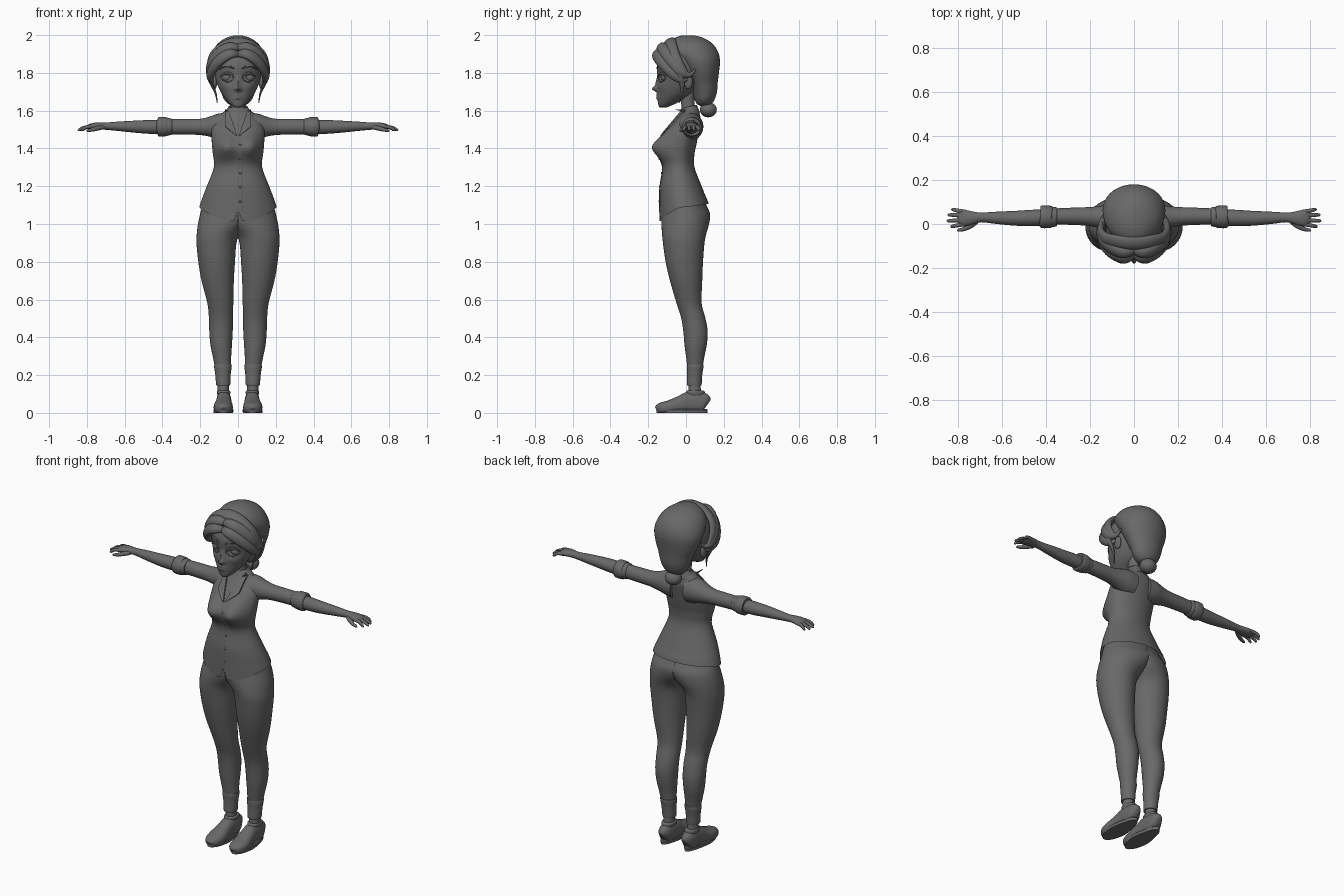
import bpy, bmesh, math
from mathutils import Vector
from mathutils.bvhtree import BVHTree

clay = bpy.data.materials.new("clay_grey")
clay.diffuse_color = (0.14, 0.14, 0.14, 1)


def resample(keys, n):
    """Catmull-Rom interpolation of key tuples."""
    out = []
    for i in range(len(keys) - 1):
        a, b, c, d = (keys[max(i - 1, 0)], keys[i], keys[i + 1], keys[min(i + 2, len(keys) - 1)])
        for k in range(n):
            t = k / n
            out.append([0.5 * (2 * q + (r - p) * t + (2 * p - 5 * q + 4 * r - s) * t * t
                               + (3 * q - p - 3 * r + s) * t ** 3) for p, q, r, s in zip(a, b, c, d)])
    return out + [list(keys[-1])]


def circle(seg, p=1.0):
    """Super-ellipse unit points starting at the front."""
    f = lambda v: math.copysign(abs(v) ** p, v) if abs(v) > 1e-9 else 0.0
    angles = [2 * math.pi * i / seg - math.pi / 2 for i in range(seg)]
    return [(f(math.cos(a)), f(math.sin(a))) for a in angles]


def skin(name, rings, caps=(True, True), edit=None, mirror=False):
    """Bridge rings of points into one mesh object."""
    bm = bmesh.new()
    rows = [[bm.verts.new(edit(Vector(p)) if edit else p) for p in ring] for ring in rings]
    n = len(rows[0])
    for a, b in zip(rows, rows[1:]):
        for i in range(n):
            bm.faces.new((a[i], a[(i + 1) % n], b[(i + 1) % n], b[i]))
    if caps[0]:
        bm.faces.new(rows[0][::-1])
    if caps[1]:
        bm.faces.new(rows[-1])
    bmesh.ops.recalc_face_normals(bm, faces=bm.faces)
    mesh = bpy.data.meshes.new(name)
    bm.to_mesh(mesh)
    bm.free()
    mesh.materials.append(clay)
    ob = bpy.data.objects.new(name, mesh)
    bpy.context.collection.objects.link(ob)
    if mirror:
        ob.modifiers.new("Mirror", 'MIRROR').merge_threshold = 0.0005
    return ob


def loft(name, keys, seg=40, n=4, **kw):
    """Upright loft from keys (z, x0, x1, y0, y1)."""
    rings = [[((x0 + x1) / 2 + (x1 - x0) / 2 * c, (y0 + y1) / 2 + (y1 - y0) / 2 * s, z)
              for c, s in circle(seg)] for z, x0, x1, y0, y1 in resample(keys, n)]
    return skin(name, rings, **kw)


def tube(name, keys, seg=16, n=4, centre=None, p=1.0, **kw):
    """Sweep from keys (x, y, z, width, thickness); thickness points up or away from centre."""
    pts = resample(keys, n)
    rings = []
    for i, q in enumerate(pts):
        pos = Vector(q[:3])
        t = Vector(pts[min(i + 1, len(pts) - 1)][:3]) - Vector(pts[max(i - 1, 0)][:3])
        ref = pos - Vector(centre) if centre else Vector((0, 0, 1))
        a = t.cross(ref).normalized()
        b = a.cross(t).normalized()
        rings.append([pos + a * c * q[3] + b * s * q[4] for c, s in circle(seg, p)])
    return skin(name, rings, **kw)


def ball(name, pos, radii, mirror=False, n=10):
    """Ellipsoid."""
    rings = []
    for i in range(n + 1):
        a = math.pi * (0.02 + 0.96 * i / n)
        r = math.sin(a)
        rings.append([(pos[0] + radii[0] * r * c, pos[1] + radii[1] * r * s,
                       pos[2] - radii[2] * math.cos(a)) for c, s in circle(20)])
    return skin(name, rings, mirror=mirror)


def front_of(ob):
    """Function giving the front surface y at (x, z)."""
    me = ob.data
    tree = BVHTree.FromPolygons([v.co for v in me.vertices], [list(f.vertices) for f in me.polygons])
    return lambda x, z: (tree.ray_cast(Vector((x, -1, z)), Vector((0, 1, 0)))[0] or Vector((0, -0.05, 0))).y


def gauss(v, x, z, sx, sz):
    return math.exp(-((v.x - x) / sx) ** 2 - ((v.z - z) / sz) ** 2)


# Shirt body with bust, uneven hem and a notch at the front
def shape_shirt(v):
    if v.y < -0.03:
        v.y -= 0.066 * (gauss(v, 0.065, 1.41, 0.06, 0.065) + gauss(v, -0.065, 1.41, 0.06, 0.065))
    w = min(max((1.15 - v.z) / 0.06, 0), 1)
    a = max(-1, min(1, v.y / 0.135))
    drop = 0.018 * a if a > 0 else -0.075 * a * a
    if abs(v.x) < 0.004 and a < 0:
        drop = -0.015
    v.z += w * drop
    return v


def sym(keys):
    return [(z, -r, r, a, b) for z, r, a, b in keys]


shirt = loft("shirt", sym([
    (1.09, .205, -.14, .12), (1.13, .192, -.14, .11), (1.2, .165, -.138, .083), (1.3, .128, -.122, .045),
    (1.37, .133, -.125, .045), (1.42, .138, -.12, .055), (1.5, .14, -.095, .07), (1.55, .118, -.062, .078),
    (1.59, .08, -.036, .07), (1.615, .05, -.024, .06)]), seg=56, n=5, caps=(False, True), edit=shape_shirt)
chest_y = front_of(shirt)

# Placket and buttons down the front
tube("placket", [(0.012, chest_y(0.012, z), z, 0.014, 0.003) for z in
                 [1.06 + 0.04 * i for i in range(11)]], seg=8, n=2, centre=(0.012, 0.6, 1.2))
for i in range(5):
    z = 1.12 + i * 0.075
    ball(f"button_{i + 1}", (0.012, chest_y(0.012, z) - 0.003, z), (0.006, 0.003, 0.006), n=6)


# Lapels laid over the chest, with the stand collar behind the neck
def lapel_ring(t):
    z = 1.462 + 0.145 * t
    inner = 0.002 + 0.05 * t
    outer = inner + (0.048 * t / 0.35 if t < 0.35 else 0.048 - 0.03 * (t - 0.35) / 0.65)
    xs = [inner + (outer - inner) * k / 4 for k in range(5)]
    ys = [min(chest_y(x, z), 0.0) for x in xs]
    return ([(x, y - 0.009, z + 0.1 * (x - inner)) for x, y in zip(xs, ys)]
            + [(x, y + 0.004, z) for x, y in zip(xs[::-1], ys[::-1])])


skin("lapel", [lapel_ring(0.02 + 0.96 * i / 14) for i in range(15)], mirror=True)
collar = loft("collar", sym([(1.575, .078, -.04, .074), (1.6, .064, -.03, .066), (1.625, .05, -.015, .056)]),
              caps=(False, False), edit=lambda v: Vector((v.x, v.y, v.z + 0.25 * (v.y - 0.03))))
collar.modifiers.new("Thickness", 'SOLIDIFY').thickness = 0.006

# Sleeves, rolled cuffs and arms
tube("sleeve", [(.05, .02, 1.515, .072, .075), (.10, .026, 1.517, .066, .068), (.15, .031, 1.515, .052, .053),
                (.20, .034, 1.514, .043, .043), (.28, .035, 1.515, .039, .041), (.37, .034, 1.515, .036, .04)],
     seg=28, mirror=True)
for i, (x0, x1, r) in enumerate([(.348, .385, .045), (.372, .425, .051)]):
    tube(f"rolled_cuff_{i + 1}", [(x0, .033, 1.515, r - .008, r - .008), (x0 + .006, .033, 1.515, r - .001, r - .001),
                                 (x1 - .006, .032, 1.515, r, r), (x1, .032, 1.515, r - .01, r - .01)],
         seg=28, n=3, mirror=True)
tube("forearm", [(.36, .032, 1.514, .034, .035), (.45, .028, 1.514, .037, .037), (.53, .026, 1.515, .034, .033),
                 (.62, .028, 1.517, .028, .026), (.69, .03, 1.518, .022, .02), (.725, .028, 1.519, .028, .019),
                 (.76, .027, 1.518, .036, .018), (.785, .028, 1.514, .035, .015), (.798, .028, 1.512, .028, .008)],
     seg=24, mirror=True)

# Fingers and thumb
for i, (y, tip) in enumerate([(-.001, .832), (.018, .848), (.038, .845), (.056, .828)]):
    f = (y - .028) * 0.25
    tube(f"finger_{i + 1}", [(.765, y, 1.516, .010, .010), (.79, y + f * .4, 1.515, .010, .010),
                             (.5 * (.79 + tip), y + f, 1.509, .009, .009), (tip - .006, y + f * 1.4, 1.498, .007, .007),
                             (tip, y + f * 1.5, 1.495, .003, .003)], seg=10, n=3, mirror=True)
tube("thumb", [(.715, .01, 1.513, .012, .012), (.745, -.01, 1.506, .013, .012), (.772, -.023, 1.499, .010, .010),
               (.796, -.028, 1.494, .007, .007), (.801, -.028, 1.493, .003, .003)], seg=10, n=3, mirror=True)


# Trousers: one leg clipped at the centre plane and mirrored
def clip_centre(v):
    v.x = max(v.x, 0.0)
    return v


loft("trousers", [
    (.24, .037, .122, .008, .088), (.30, .036, .134, .0, .098), (.36, .032, .146, -.008, .11), (.43, .028, .152, -.014, .115),
    (.50, .026, .154, -.025, .103), (.58, .025, .162, -.05, .083), (.70, .022, .193, -.085, .086), (.80, .016, .21, -.108, .09),
    (.90, .008, .22, -.122, .098), (.95, -.015, .218, -.127, .108), (1.0, -.08, .212, -.13, .122), (1.05, -.15, .201, -.13, .128),
    (1.09, -.185, .19, -.128, .112), (1.14, -.17, .172, -.12, .085)], seg=40, edit=clip_centre, mirror=True)
loft("trouser_cuff", [(.145, .044, .112, .008, .08), (.15, .041, .116, .004, .083), (.2, .039, .12, .006, .086),
                      (.25, .033, .127, .004, .093), (.257, .038, .12, .01, .088)], seg=32, n=3, mirror=True)
loft("ankle", [(.07, .045, .108, .01, .085), (.11, .048, .108, .012, .08), (.16, .049, .107, .014, .075)],
     seg=24, mirror=True)


# Shoes with flat soles
def flatten(v):
    v.z = max(v.z, 0.0)
    return v


tube("shoe", [(.075, .114, .045, .016, .025), (.075, .1, .052, .032, .05), (.075, .06, .056, .039, .058),
              (.075, .015, .055, .04, .057), (.076, -.03, .043, .044, .047), (.078, -.085, .03, .051, .038),
              (.078, -.13, .024, .043, .031), (.078, -.152, .02, .025, .022), (.078, -.157, .018, .01, .01)],
     seg=28, p=0.85, edit=flatten, mirror=True)
loft("shoe_sole", [(0, .024, .131, -.156, .113), (.016, .023, .132, -.158, .115), (.02, .027, .128, -.154, .111)],
     seg=40, n=1, mirror=True,
     edit=lambda v: Vector((.077 + (v.x - .077) * (1 if v.y < -.05 else max(.8, 1 - 2 * (v.y + .05))), v.y, v.z)))
loft("shoe_collar", [(.09, .043, .108, .0, .1), (.112, .04, .112, .0, .099), (.118, .046, .106, .008, .092)],
     seg=28, n=3, mirror=True)

# Neck
loft("neck", sym([(1.55, .06, -.03, .06), (1.6, .042, -.022, .05), (1.65, .037, -.028, .045),
                  (1.72, .04, -.04, .05)]), seg=28)


# Face with nose, eye sockets, lips and cheeks
def shape_face(v):
    if v.y < -0.05:
        v.y -= 0.026 * gauss(v, 0, 1.715, 0.015, 0.014) + 0.010 * gauss(v, 0, 1.745, 0.013, 0.032)
        v.y -= 0.007 * gauss(v, 0, 1.683, 0.024, 0.007) + 0.008 * gauss(v, 0, 1.667, 0.02, 0.008)
        for s in (-1, 1):
            v.y += 0.014 * gauss(v, s * 0.056, 1.775, 0.034, 0.024)
            v.y -= 0.005 * gauss(v, s * 0.065, 1.725, 0.03, 0.025)
            v.y -= 0.004 * gauss(v, s * 0.014, 1.711, 0.008, 0.008)
    return v


face = loft("face", sym([
    (1.617, .014, -.138, -.105), (1.628, .034, -.146, -.075), (1.655, .06, -.15, -.02), (1.69, .086, -.15, .03),
    (1.74, .11, -.151, .07), (1.79, .123, -.152, .09), (1.85, .125, -.152, .095), (1.91, .108, -.125, .09),
    (1.95, .07, -.085, .07)]), seg=80, n=6, edit=shape_face)
face_y = front_of(face)

# Eyes, lids, brows and mouth
ball("eye", (.055, face_y(.055, 1.775) + .012, 1.775), (.031, .019, .021), mirror=True)
arcs = {"upper_lid": [(.022, 1.772), (.035, 1.792), (.056, 1.799), (.076, 1.793), (.092, 1.778)],
        "lower_lid": [(.024, 1.767), (.04, 1.756), (.058, 1.753), (.075, 1.757), (.088, 1.769)],
        "eyebrow": [(.02, 1.822), (.045, 1.834), (.07, 1.836), (.098, 1.818)]}
for name, arc in arcs.items():
    r = .005 if name != "lower_lid" else .003
    tube(name, [(x, face_y(x, z) - .001, z, r * (1.2 if 0 < i < len(arc) - 1 else .3), r)
                for i, (x, z) in enumerate(arc)], seg=8, centre=(0, 0, 1.78), mirror=True)
ball("ear", (.124, .012, 1.752), (.014, .024, .038), mirror=True)

# Hair: back mass, bun, headband roll, swept fringe and loose strands
loft("back_hair", sym([
    (1.626, .02, .075, .115), (1.635, .05, .058, .135), (1.66, .074, .045, .152), (1.70, .09, .035, .164),
    (1.75, .107, .015, .168), (1.80, .128, -.01, .174), (1.86, .142, -.05, .18), (1.91, .135, -.09, .17),
    (1.955, .107, -.09, .14), (1.985, .064, -.06, .092), (1.998, .022, -.02, .045)]), seg=40)
ball("hair_bun", (0, .118, 1.605), (.048, .045, .04))
ball("bun_tie", (0, .105, 1.642), (.028, .026, .014))
head = (0, 0, 1.79)
tube("headband", [(-.148, .0, 1.79, .018, .012), (-.15, -.035, 1.84, .026, .016), (-.128, -.065, 1.90, .03, .018),
                  (-.07, -.08, 1.95, .032, .018), (0, -.085, 1.966, .033, .018), (.07, -.08, 1.95, .032, .018),
                  (.128, -.065, 1.90, .03, .018), (.15, -.035, 1.84, .026, .016), (.148, .0, 1.79, .018, .012)],
     centre=head)
tube("fringe_upper", [(0, -.118, 1.935, .022, .016), (.045, -.128, 1.935, .03, .024), (.095, -.11, 1.91, .034, .024),
                      (.138, -.075, 1.86, .033, .022), (.152, -.03, 1.805, .026, .018), (.142, .02, 1.79, .014, .012),
                      (.13, .052, 1.822, .003, .003)], centre=head, mirror=True)
tube("fringe_lower", [(.003, -.142, 1.90, .018, .012), (.04, -.155, 1.902, .03, .02), (.085, -.142, 1.878, .033, .022),
                      (.125, -.11, 1.835, .03, .022), (.146, -.068, 1.79, .025, .02), (.143, -.025, 1.762, .018, .014),
                      (.132, .012, 1.765, .004, .004)], centre=head, mirror=True)
tube("side_lock", [(.15, -.05, 1.815, .02, .012), (.152, -.03, 1.775, .018, .012), (.135, -.02, 1.73, .012, .008),
                   (.118, -.025, 1.69, .006, .005), (.11, -.035, 1.642, .002, .002)], seg=10, centre=head, mirror=True)

# Smooth shading with sharp creases kept
bpy.ops.object.select_all(action='SELECT')
bpy.context.view_layer.objects.active = shirt
bpy.ops.object.shade_smooth_by_angle(angle=math.radians(40))
